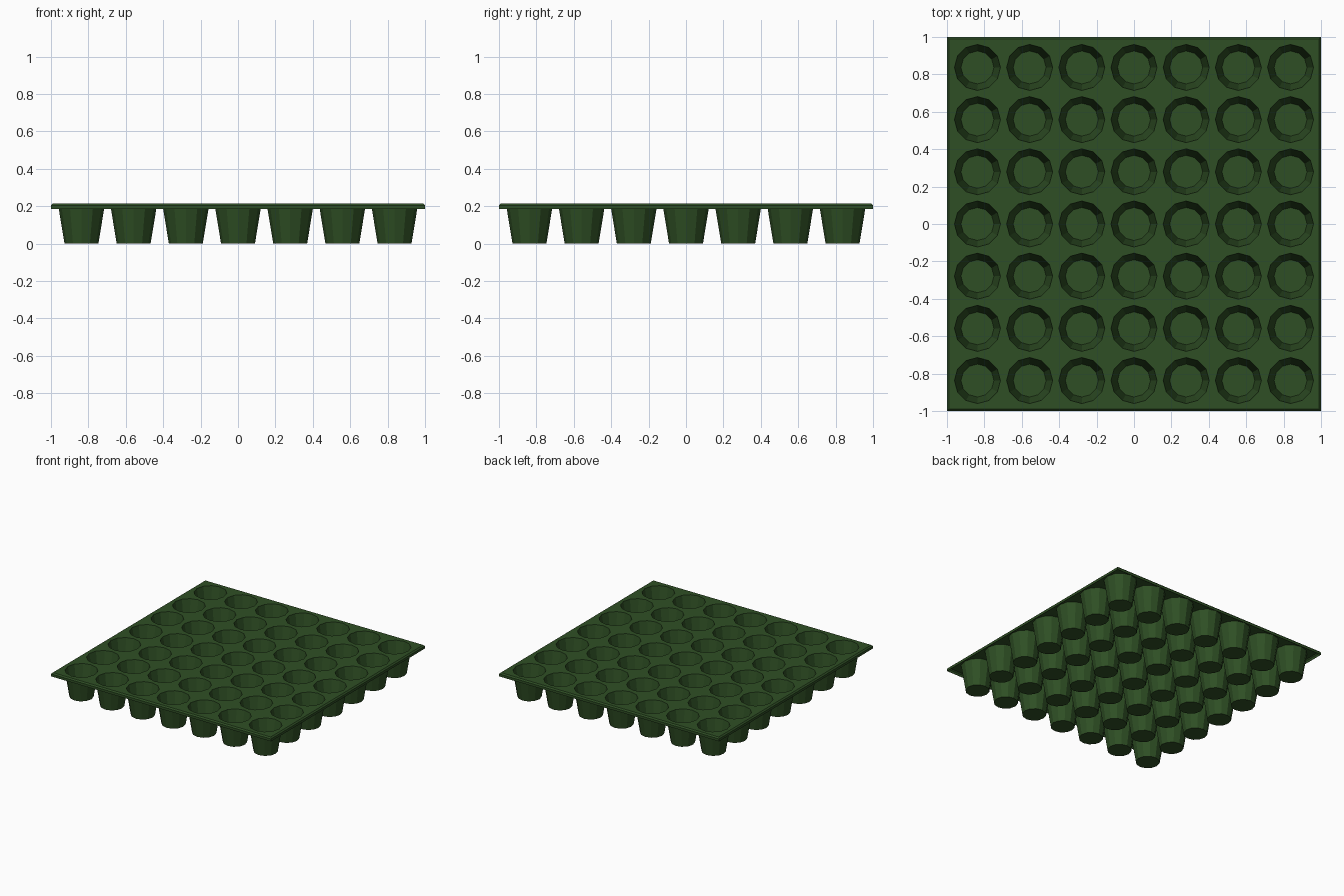
import bpy, bmesh, math

if "Cube" in bpy.data.objects:
    bpy.data.objects.remove(bpy.data.objects["Cube"])

N, PITCH, SIDES = 7, 0.279, 12
TOP, LIP = 0.21, 0.18
R_TOP, R_BASE = 0.123, 0.088
HALF = 0.99            # half width of the flat top inside the edge chamfer

bm = bmesh.new()


def ring(cx, cy, r, z):
    return [bm.verts.new((cx + r * math.cos(2 * math.pi * i / SIDES),
                          cy + r * math.sin(2 * math.pi * i / SIDES), z))
            for i in range(SIDES)]


def bridge(upper, lower):
    n = len(upper)
    for i in range(n):
        j = (i + 1) % n
        bm.faces.new((upper[i], upper[j], lower[j], lower[i]))


# Cell boundaries: even between cups, stretched to the tray edge outside
cuts = [-HALF] + [(i - N / 2) * PITCH for i in range(1, N)] + [HALF]

for ix in range(N):
    for iy in range(N):
        cx, cy = (ix - 3) * PITCH, (iy - 3) * PITCH
        # Tapered cup with a closed floor
        rim, base = ring(cx, cy, R_TOP, TOP), ring(cx, cy, R_BASE, 0)
        bridge(rim, base)
        bm.faces.new(base)
        # Flat top around the cup, fanned out to the four cell corners
        x0, x1, y0, y1 = cuts[ix], cuts[ix + 1], cuts[iy], cuts[iy + 1]
        corners = [bm.verts.new((x, y, TOP))
                   for x, y in ((x1, y1), (x0, y1), (x0, y0), (x1, y0))]
        q = SIDES // 4
        for k in range(4):
            for i in range(k * q, (k + 1) * q):
                bm.faces.new((corners[k], rim[(i + 1) % SIDES], rim[i]))
            bm.faces.new((corners[k], corners[(k + 1) % 4], rim[(k + 1) * q % SIDES]))

bmesh.ops.remove_doubles(bm, verts=bm.verts, dist=0.0005)

# Chamfered edge and short skirt, extruded from the outer border
for size, z in ((1.0, TOP - 0.01), (1.0, LIP)):
    border = [e for e in bm.edges if e.is_boundary]
    out = bmesh.ops.extrude_edge_only(bm, edges=border)["geom"]
    for v in (g for g in out if isinstance(g, bmesh.types.BMVert)):
        for a in (0, 1):
            if abs(v.co[a]) > HALF - 0.001:
                v.co[a] = math.copysign(size, v.co[a])
        v.co.z = z

bmesh.ops.recalc_face_normals(bm, faces=bm.faces)
top_face = max(bm.faces, key=lambda f: f.calc_center_median().z)
if top_face.normal.z < 0:
    bmesh.ops.reverse_faces(bm, faces=bm.faces)

mesh = bpy.data.meshes.new("seed_tray")
bm.to_mesh(mesh)
bm.free()
tray = bpy.data.objects.new("seed_tray", mesh)
bpy.context.collection.objects.link(tray)

# Thin plastic wall; the outer cup surface stays on z = 0
wall = tray.modifiers.new("wall", 'SOLIDIFY')
wall.thickness = 0.004
wall.offset = -1
tray.location.z = 0.004

green = bpy.data.materials.new("dark green plastic")
green.diffuse_color = (0.028, 0.078, 0.018, 1)
green.use_nodes = True
green.node_tree.nodes["Principled BSDF"].inputs["Base Color"].default_value = green.diffuse_color
mesh.materials.append(green)
